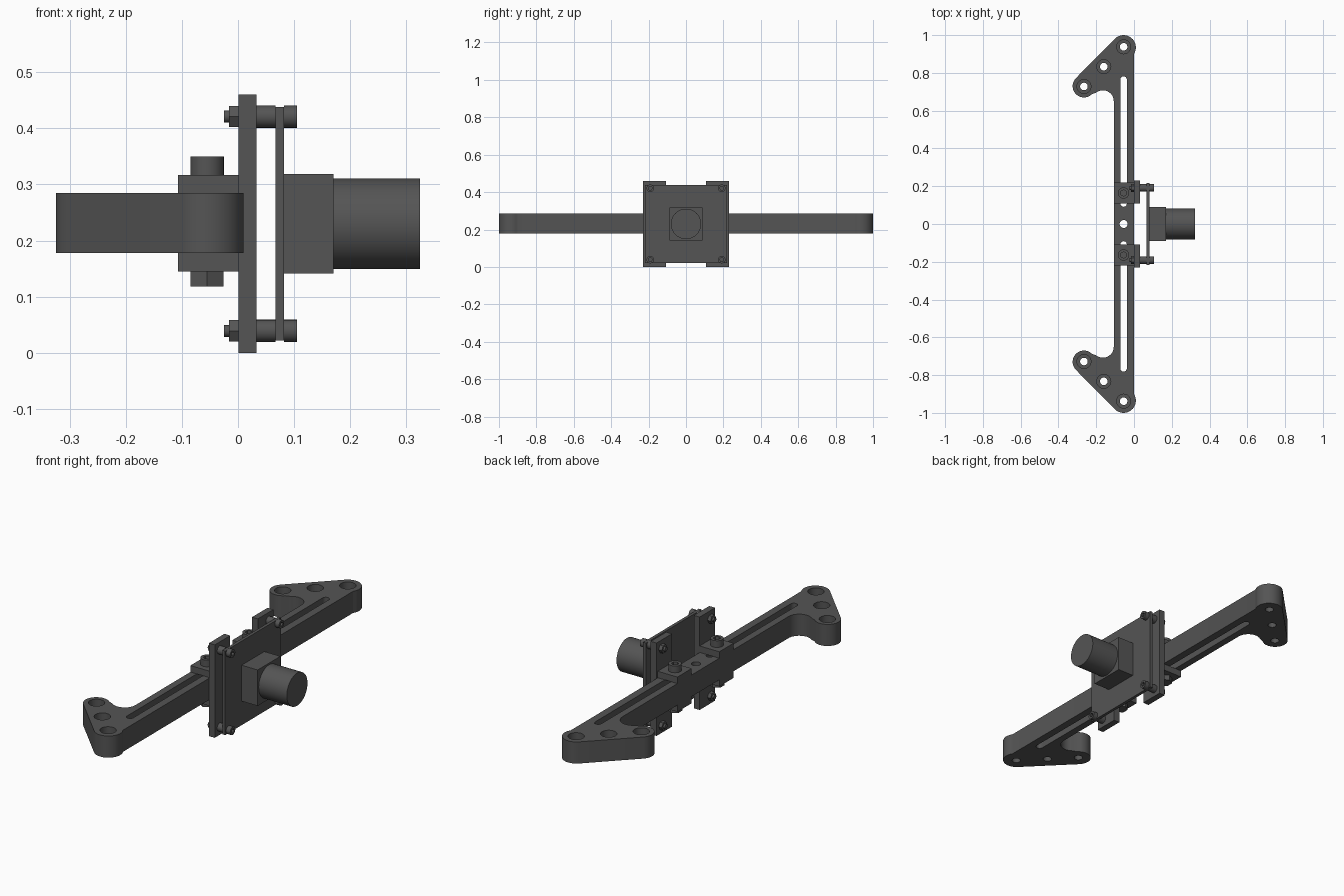
import bpy, bmesh
from math import radians, cos, sin, pi
from mathutils import Matrix, Vector

if "Cube" in bpy.data.objects:
    bpy.data.objects.remove(bpy.data.objects["Cube"])

mat = bpy.data.materials.new("dark_grey")
mat.diffuse_color = (0.09, 0.09, 0.09, 1)
mat.use_nodes = True
mat.node_tree.nodes["Principled BSDF"].inputs["Base Color"].default_value = mat.diffuse_color


def finish(name, bm, smooth=False):
    bmesh.ops.recalc_face_normals(bm, faces=bm.faces)
    me = bpy.data.meshes.new(name)
    bm.to_mesh(me)
    bm.free()
    ob = bpy.data.objects.new(name, me)
    bpy.context.collection.objects.link(ob)
    me.materials.append(mat)
    if smooth:
        bpy.ops.object.select_all(action='DESELECT')
        bpy.context.view_layer.objects.active = ob
        ob.select_set(True)
        bpy.ops.object.shade_smooth_by_angle(angle=radians(30))
    return ob


def add_box(bm, lo, hi):
    lo, hi = Vector(lo), Vector(hi)
    m = Matrix.Translation((lo + hi) / 2) @ Matrix.Diagonal((*(hi - lo), 1))
    bmesh.ops.create_cube(bm, size=1, matrix=m)


def extrude(bm, pts, z0, z1):
    f = bm.faces.new([bm.verts.new((x, y, z0)) for x, y in pts])
    r = bmesh.ops.extrude_face_region(bm, geom=[f])
    bmesh.ops.translate(bm, vec=(0, 0, z1 - z0),
                        verts=[v for v in r['geom'] if isinstance(v, bmesh.types.BMVert)])


def arc(cx, cy, r, a0, a1, n):
    return [(cx + r * cos(radians(a0 + (a1 - a0) * i / n)),
             cy + r * sin(radians(a0 + (a1 - a0) * i / n))) for i in range(n + 1)]


def circle(cx, cy, r, n=32, a0=0):
    return arc(cx, cy, r, a0, a0 + 360, n)[:-1]


def rod(bm, axis, at, a, b, r, n=24, rot=0.0):
    # cylinder or prism along x or z; "at" holds the two other coordinates
    if axis == 'z':
        m = Matrix.Translation((at[0], at[1], (a + b) / 2)) @ Matrix.Rotation(rot, 4, 'Z')
    else:
        m = (Matrix.Translation(((a + b) / 2, at[0], at[1])) @ Matrix.Rotation(pi / 2, 4, 'Y')
             @ Matrix.Rotation(rot, 4, 'Z'))
    bmesh.ops.create_cone(bm, cap_ends=True, segments=n, radius1=r, radius2=r,
                          depth=b - a, matrix=m)


def cut(ob, bm):
    cutter = finish("cutter", bm)
    cutter.hide_render = True
    mod = ob.modifiers.new("cut", 'BOOLEAN')
    mod.operation, mod.solver, mod.object = 'DIFFERENCE', 'EXACT', cutter
    bpy.context.view_layer.objects.active = ob
    bpy.ops.object.modifier_apply(modifier=mod.name)
    bpy.data.objects.remove(cutter)


AX = -0.055   # bar centre line in x
ZC = 0.23     # height of the centre

# Long bar with hooked, rounded ends
half = (arc(AX, 0.935, 0.065, -32, 135, 14) + arc(-0.265, 0.73, 0.06, 135, 315, 14)
        + arc(-0.165, 0.65, 0.058, 130, 0, 10))
bm = bmesh.new()
extrude(bm, half + [(x, -y) for x, y in reversed(half)]
        + [(0, -0.9), (0, 0.9)], 0.178, 0.285)
arm = finish("arm", bm)

# Long slots, through holes, then counterbores
bores = [(AX, 0.938), (-0.16, 0.833), (-0.265, 0.728)]
thru, wide = bmesh.new(), bmesh.new()
extrude(thru, circle(AX, 0, 0.021), 0.1, 0.4)
for s in (1, -1):
    lo, hi = sorted((s * 0.108, s * 0.765))
    extrude(thru, arc(AX, hi, 0.017, 0, 180, 8) + arc(AX, lo, 0.017, 180, 360, 8), 0.1, 0.4)
    for x, y in bores:
        extrude(thru, circle(x, s * y, 0.02), 0.1, 0.4)
        extrude(wide, circle(x, s * y, 0.037), 0.225, 0.4)
cut(arm, thru)
cut(arm, wide)
bpy.context.view_layer.objects.active = arm
arm.select_set(True)
bpy.ops.object.shade_smooth_by_angle(angle=radians(30))

for s, side in ((1, "right"), (-1, "left")):
    # Bracket: upright leg with an upper and a lower clamp flange
    bm = bmesh.new()
    y0, y1 = sorted((s * 0.108, s * 0.229))
    add_box(bm, (0.001, y0, 0), (0.033, y1, 0.46))
    y0, y1 = sorted((s * 0.108, s * 0.22))
    for z0, z1 in ((0.145, 0.178), (0.285, 0.317)):
        add_box(bm, (-0.107, y0, z0), (0.001, y1, z1))
    finish("bracket_" + side, bm)

    # Clamp bolt with socket head and hex nut
    y = s * 0.164
    bm = bmesh.new()
    rod(bm, 'z', (AX, y), 0.317, 0.35, 0.03)
    head = finish("clamp_bolt_head_" + side, bm, True)
    bm = bmesh.new()
    rod(bm, 'z', (AX, y), 0.333, 0.37, 0.017, 6)
    cut(head, bm)
    bm = bmesh.new()
    rod(bm, 'z', (AX, y), 0.12, 0.33, 0.0155)
    finish("clamp_bolt_shank_" + side, bm, True)
    bm = bmesh.new()
    rod(bm, 'z', (AX, y), 0.118, 0.145, 0.034, 6)
    finish("clamp_nut_" + side, bm)

    # Corner screws: head, spacer, shank and hex nut
    for dz, level in ((0.191, "top"), (-0.191, "bottom")):
        at, tag = (s * 0.191, ZC + dz), side + "_" + level
        bm = bmesh.new()
        rod(bm, 'x', at, 0.082, 0.105, 0.02)
        head = finish("screw_head_" + tag, bm, True)
        bm = bmesh.new()
        rod(bm, 'x', at, 0.093, 0.12, 0.011, 6)
        cut(head, bm)
        bm = bmesh.new()
        rod(bm, 'x', at, 0.033, 0.067, 0.02)
        finish("spacer_" + tag, bm, True)
        bm = bmesh.new()
        rod(bm, 'x', at, -0.025, 0.09, 0.0105)
        finish("screw_shank_" + tag, bm, True)
        bm = bmesh.new()
        rod(bm, 'x', at, -0.016, 0.001, 0.022, 6)
        finish("screw_nut_" + tag, bm)

# Square board with the lens holder and lens barrel
bm = bmesh.new()
add_box(bm, (0.067, -0.218, 0.022), (0.082, 0.218, 0.438))
finish("board", bm)
bm = bmesh.new()
add_box(bm, (0.082, -0.089, 0.141), (0.17, 0.089, 0.319))
finish("lens_holder", bm)
bm = bmesh.new()
rod(bm, 'x', (0, ZC), 0.17, 0.324, 0.081, 40)
finish("lens_barrel", bm, True)
